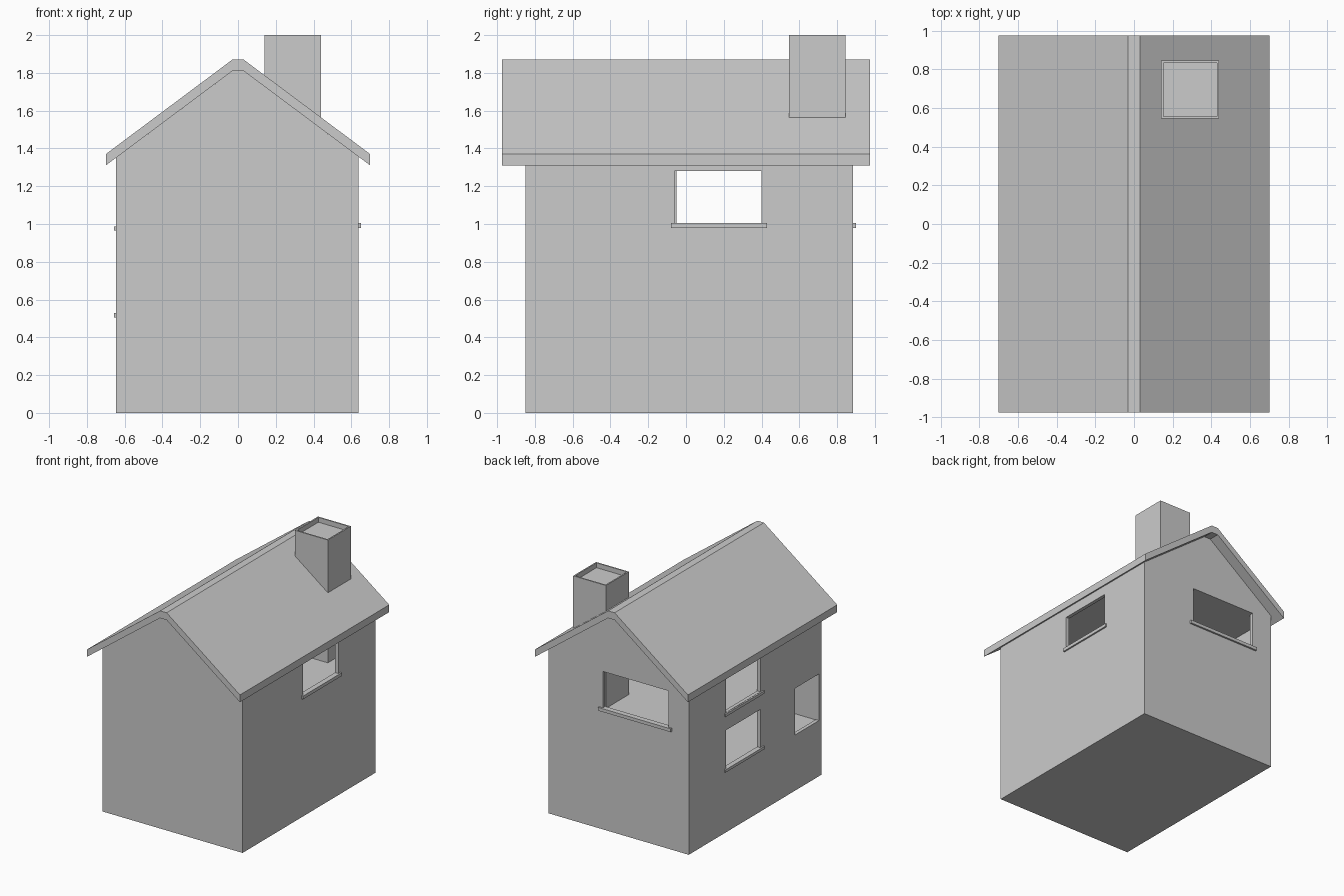
import bpy, bmesh

if "Cube" in bpy.data.objects:
    bpy.data.objects.remove(bpy.data.objects["Cube"])


def finish(name, bm):
    bmesh.ops.recalc_face_normals(bm, faces=bm.faces[:])
    mesh = bpy.data.meshes.new(name)
    bm.to_mesh(mesh)
    bm.free()
    obj = bpy.data.objects.new(name, mesh)
    bpy.context.collection.objects.link(obj)
    return obj


def prism(name, profile, y0, y1):
    """Extrude an x-z profile along y."""
    bm = bmesh.new()
    face = bm.faces.new([bm.verts.new((x, y0, z)) for x, z in profile])
    out = bmesh.ops.extrude_face_region(bm, geom=[face])
    moved = [v for v in out["geom"] if isinstance(v, bmesh.types.BMVert)]
    bmesh.ops.translate(bm, verts=moved, vec=(0, y1 - y0, 0))
    return finish(name, bm)


def box(name, x, y, z):
    return prism(name, [(x[0], z[0]), (x[1], z[0]), (x[1], z[1]), (x[0], z[1])], *y)


def cut(target, name, x, y, z):
    cutter = box(name, x, y, z)
    cutter.hide_render = True
    cutter.hide_set(True)
    mod = target.modifiers.new(name, "BOOLEAN")
    mod.operation = "DIFFERENCE"
    mod.solver = "EXACT"
    mod.object = cutter


# gabled house body
L, R, F, B = -0.645, 0.637, -0.85, 0.885
house = prism("house_walls", [(L, 0), (R, 0), (R, 1.357), (0.03, 1.81),
                              (-0.03, 1.81), (L, 1.351)], F, B)

# rooms behind thin walls
T = 0.03
inner_x, inner_y = (L + T, R - T), (F + T, B - T)
cut(house, "lower_room_cutter", inner_x, inner_y, (0.455, 0.85))
cut(house, "upper_room_cutter", inner_x, inner_y, (0.985, 1.31))

# window openings
left_x = (L - 0.1, L + 0.1)
cut(house, "right_window_cutter", (R - 0.1, R + 0.1), (-0.06, 0.40), (0.99, 1.28))
cut(house, "back_window_cutter", (-0.46, 0.14), (B - 0.1, B + 0.1), (0.99, 1.305))
cut(house, "left_upper_window_cutter", left_x, (-0.05, 0.40), (0.99, 1.30))
cut(house, "left_lower_window_cutter", left_x, (-0.05, 0.40), (0.51, 0.844))
cut(house, "left_front_window_cutter", left_x, (-0.815, -0.50), (0.46, 0.845))

# window sills
box("right_sill", (R - T, R + 0.013), (-0.08, 0.43), (0.978, 1.005))
box("back_sill", (-0.49, 0.175), (B - T, B + 0.015), (0.978, 1.005))
for label, z in (("upper", 0.965), ("lower", 0.505)):
    box(f"left_{label}_sill", (L - 0.012, L + T), (-0.09, 0.42), (z, z + 0.023))

# roof shell with flat ridge
half = [(0.03, 1.87), (0.70, 1.37), (0.70, 1.31), (0.03, 1.81)]
prism("roof", half + [(-x, z) for x, z in reversed(half)], -0.975, 0.975)

# chimney running down to the upper floor, with a recessed top
chimney = box("chimney", (0.14, 0.44), (0.545, 0.845), (0.985, 2.0))
bm = bmesh.new()
bm.from_mesh(chimney.data)
top = max(bm.faces, key=lambda f: f.calc_center_median().z)
bmesh.ops.inset_region(bm, faces=[top], thickness=0.016)
out = bmesh.ops.extrude_face_region(bm, geom=[top])
moved = [v for v in out["geom"] if isinstance(v, bmesh.types.BMVert)]
bmesh.ops.translate(bm, verts=moved, vec=(0, 0, -0.04))
if top.is_valid:
    bmesh.ops.delete(bm, geom=[top], context="FACES_ONLY")
bmesh.ops.recalc_face_normals(bm, faces=bm.faces[:])
bm.to_mesh(chimney.data)
bm.free()
